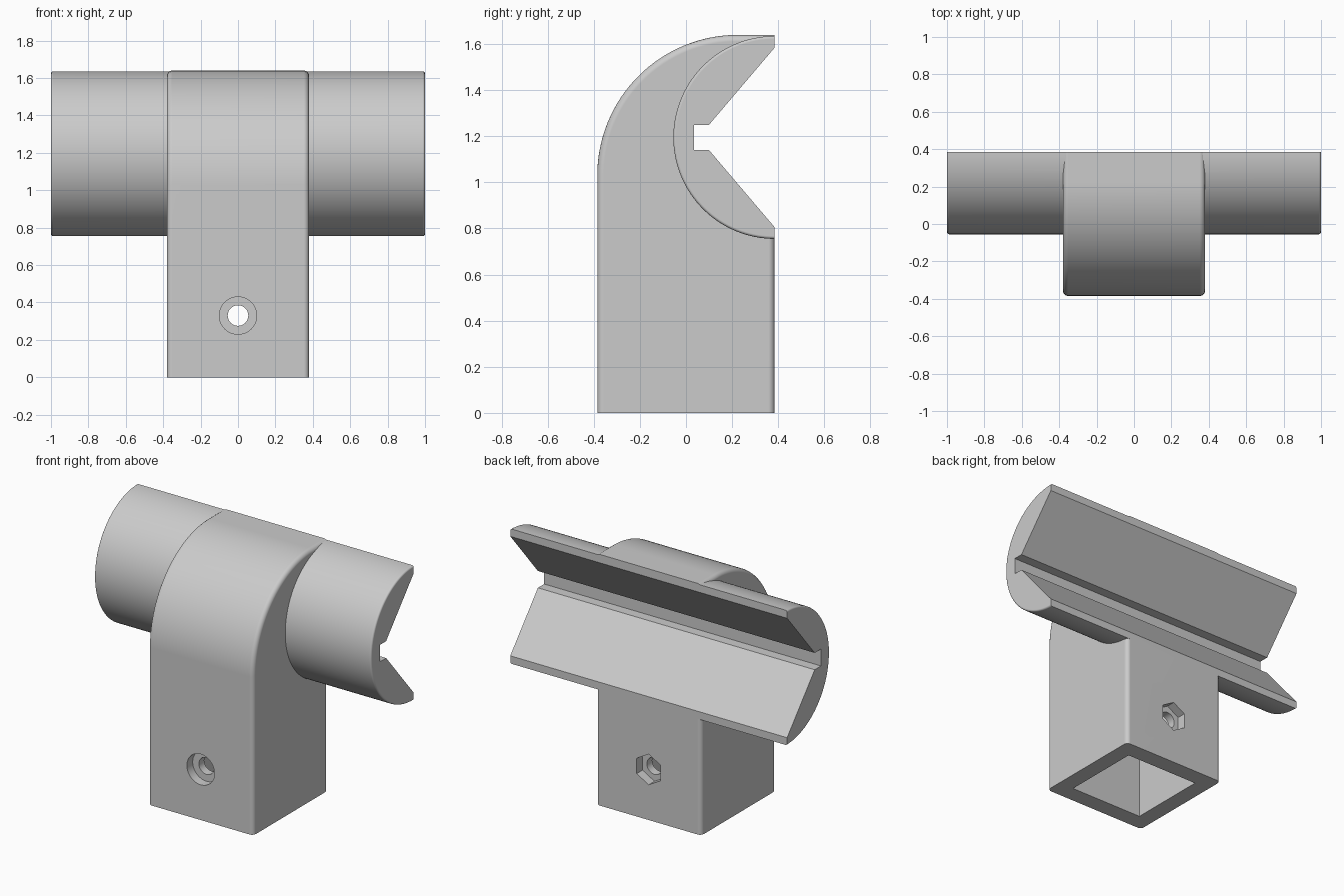
import bpy, bmesh, math
from mathutils import Matrix

cube = bpy.data.objects.get("Cube")
if cube:
    bpy.data.objects.remove(cube, do_unlink=True)

BACK = 0.385       # back plane of the whole bracket
AXIS_Z = 1.195     # height of the cradle axis
HOLE_Z = 0.33      # height of the bolt hole

grey = bpy.data.materials.new("plain grey")
grey.use_nodes = True
grey.diffuse_color = (0.6, 0.6, 0.6, 1)
grey.node_tree.nodes["Principled BSDF"].inputs["Base Color"].default_value = (0.6, 0.6, 0.6, 1)


def arc(cy, cz, r, start, end, steps):
    """Points along an arc in the YZ plane, angles in degrees."""
    angles = [math.radians(start + (end - start) * i / steps) for i in range(steps + 1)]
    return [(cy + r * math.cos(a), cz + r * math.sin(a)) for a in angles]


def finish(name, bm):
    bmesh.ops.recalc_face_normals(bm, faces=bm.faces)
    mesh = bpy.data.meshes.new(name)
    bm.to_mesh(mesh)
    bm.free()
    mesh.materials.append(grey)
    obj = bpy.data.objects.new(name, mesh)
    bpy.context.collection.objects.link(obj)
    return obj


def prism(name, profile, half, bevel=0, keep_sharp=None):
    """Extrude a YZ profile along x and round its end outlines."""
    bm = bmesh.new()
    face = bm.faces.new([bm.verts.new((-half, y, z)) for y, z in profile])
    ext = bmesh.ops.extrude_face_region(bm, geom=[face])
    moved = [v for v in ext["geom"] if isinstance(v, bmesh.types.BMVert)]
    bmesh.ops.translate(bm, verts=moved, vec=(2 * half, 0, 0))
    if bevel:
        rims = [e for e in bm.edges
                if abs(e.verts[0].co.x - e.verts[1].co.x) < half
                and not all(keep_sharp(v.co) for v in e.verts)]
        bmesh.ops.bevel(bm, geom=rims, offset=bevel, segments=4, profile=0.5,
                        affect='EDGES', clamp_overlap=True)
    return finish(name, bm)


def drill(name, radius, y0, y1, sides):
    """Cutter along y at the bolt height."""
    bm = bmesh.new()
    place = (Matrix.Translation((0, (y0 + y1) / 2, HOLE_Z))
             @ Matrix.Rotation(math.pi / 2, 4, 'X'))
    bmesh.ops.create_cone(bm, cap_ends=True, segments=sides, radius1=radius,
                          radius2=radius, depth=y1 - y0, matrix=place)
    return finish(name, bm)


def combine(obj, other, operation):
    mod = obj.modifiers.new(other.name, 'BOOLEAN')
    mod.operation, mod.solver, mod.object = operation, 'EXACT', other
    bpy.context.view_layer.objects.active = obj
    bpy.ops.object.modifier_apply(modifier=mod.name)
    bpy.data.objects.remove(other, do_unlink=True)


# Upright post with a rounded shoulder; its upper back is trimmed by the groove
post = [(-BACK, 0)] + arc(0.225, 1.03, 0.61, 180, 90, 32)
post += [(0.5, 1.64), (0.5, 1.0), (BACK, 1.0), (BACK, 0)]
body = prism("clamp_bracket", post, 0.38, 0.028, lambda c: c.z < 0.001)

# Half-round cradle across the top
cradle = prism("cradle", arc(BACK, AXIS_Z, 0.44, 90, 270, 64), 1.0, 0.012,
               lambda c: c.y > BACK - 0.001)
combine(body, cradle, 'UNION')

# V groove with a narrow slot at its root
groove = [(BACK, 1.8), (BACK, 1.585), (0.10, 1.25), (0.035, 1.25),
          (0.035, 1.14), (0.10, 1.14), (BACK, 0.805), (0.7, 0.805), (0.7, 1.8)]
combine(body, prism("groove", groove, 1.2), 'DIFFERENCE')

# Square socket in the foot
socket = [(-0.27, -0.1), (0.27, -0.1), (0.27, 0.68), (-0.27, 0.68)]
combine(body, prism("socket", socket, 0.27), 'DIFFERENCE')

# Bolt hole, round recess in front, hexagonal nut pocket behind
combine(body, drill("bolt_hole", 0.055, -0.6, 0.6, 32), 'DIFFERENCE')
combine(body, drill("head_recess", 0.1, -0.6, -BACK + 0.06, 48), 'DIFFERENCE')
combine(body, drill("nut_pocket", 0.1, BACK - 0.06, 0.6, 6), 'DIFFERENCE')

# Smooth curves, sharp edges
bpy.ops.object.select_all(action='DESELECT')
body.select_set(True)
bpy.context.view_layer.objects.active = body
bpy.ops.object.shade_smooth_by_angle(angle=math.radians(28))
weighted = body.modifiers.new("flat_face_normals", 'WEIGHTED_NORMAL')
weighted.keep_sharp = True
